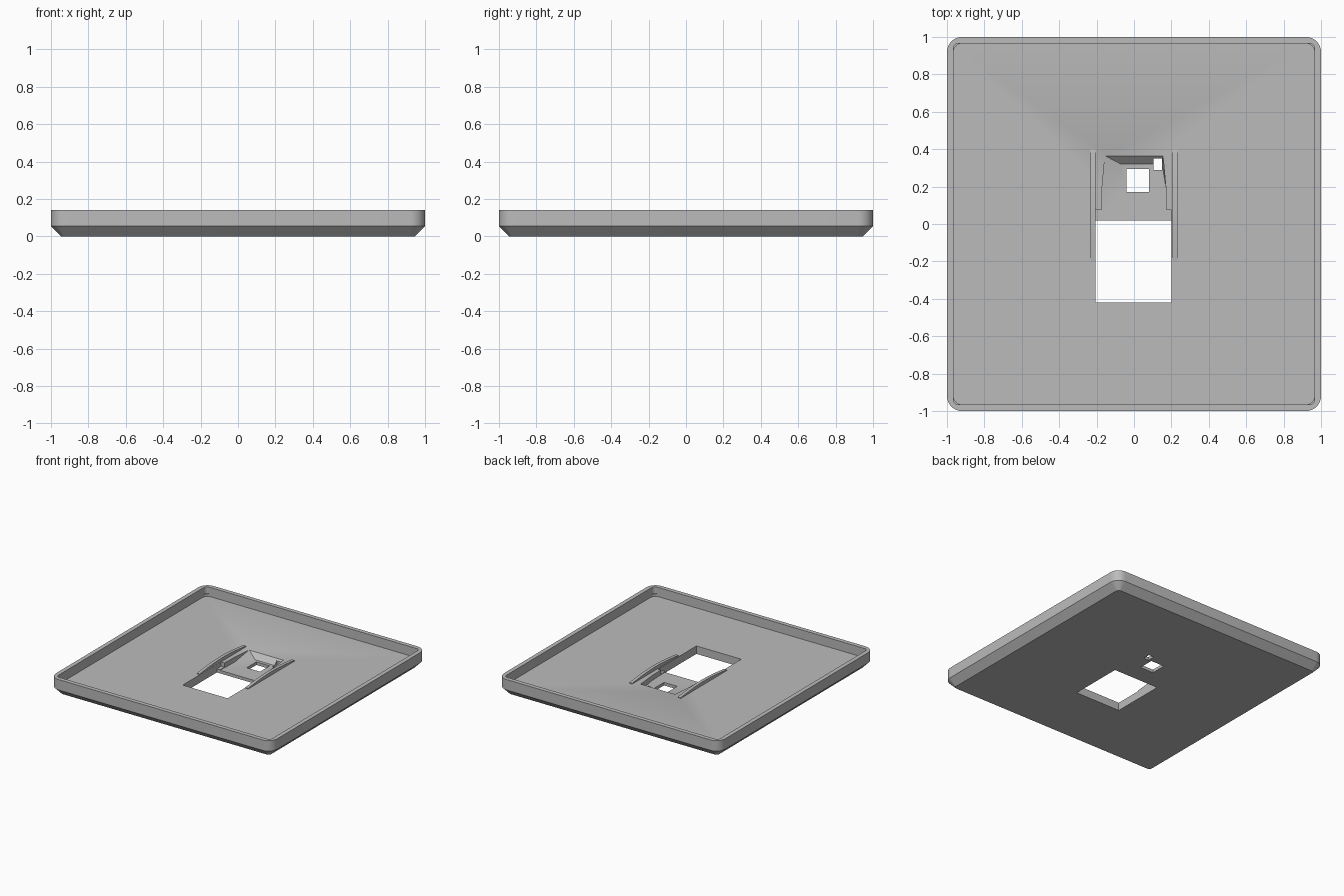
import bpy, bmesh
from math import cos, sin, pi

cube = bpy.data.objects.get("Cube")
if cube:
    bpy.data.objects.remove(cube, do_unlink=True)

FLOOR = 0.065

grey = bpy.data.materials.new("plain grey")
grey.use_nodes = True
colour = (0.5, 0.5, 0.5, 1)
grey.diffuse_color = colour
grey.node_tree.nodes["Principled BSDF"].inputs["Base Color"].default_value = colour


def finish(name, bm):
    bmesh.ops.recalc_face_normals(bm, faces=bm.faces)
    mesh = bpy.data.meshes.new(name)
    bm.to_mesh(mesh)
    bm.free()
    mesh.materials.append(grey)
    obj = bpy.data.objects.new(name, mesh)
    bpy.context.collection.objects.link(obj)
    return obj


def rounded_square(half, radius, steps=8):
    points = []
    for corner in range(4):
        cx = (half - radius) * (1 if corner in (0, 3) else -1)
        cy = (half - radius) * (1 if corner in (0, 1) else -1)
        for i in range(steps + 1):
            a = (corner + i / steps) * pi / 2
            points.append((cx + radius * cos(a), cy + radius * sin(a)))
    return points


def loft(name, sections):
    """Closed solid through (half size, corner radius, height) sections."""
    bm = bmesh.new()
    rings = [[bm.verts.new((x, y, z)) for x, y in rounded_square(h, r)]
             for h, r, z in sections]
    for low, high in zip(rings, rings[1:]):
        for i in range(len(low)):
            j = (i + 1) % len(low)
            bm.faces.new((low[i], low[j], high[j], high[i]))
    bm.faces.new(rings[0])
    bm.faces.new(rings[-1])
    return finish(name, bm)


def hull(name, points):
    bm = bmesh.new()
    for p in points:
        bm.verts.new(p)
    result = bmesh.ops.convex_hull(bm, input=bm.verts)
    unused = [v for v in result["geom_interior"] if isinstance(v, bmesh.types.BMVert)]
    bmesh.ops.delete(bm, geom=unused, context="VERTS")
    bmesh.ops.dissolve_limit(bm, angle_limit=0.01, verts=bm.verts, edges=bm.edges)
    return finish(name, bm)


def box(name, x0, x1, y0, y1, z0, z1):
    return hull(name, [(x, y, z) for x in (x0, x1) for y in (y0, y1) for z in (z0, z1)])


def cut(target, cutter):
    bpy.context.view_layer.objects.active = target
    mod = target.modifiers.new("cut", "BOOLEAN")
    mod.operation = "DIFFERENCE"
    mod.solver = "EXACT"
    mod.object = cutter
    bpy.ops.object.modifier_apply(modifier=mod.name)
    bpy.data.objects.remove(cutter, do_unlink=True)


# Shallow tray: chamfered base, raised rim, small step in the inner corners
tray = loft("tray", [
    (0.945, 0.025, 0), (1, 0.08, 0.055), (1, 0.08, 0.14),
    (0.965, 0.025, 0.14), (0.965, 0.025, 0.085),
    (0.965, 0.045, 0.085), (0.965, 0.045, FLOOR)])

# Sloped pocket behind the main opening
top, low = 0.066, 0.025
pocket = [(x, y, z) for z in (top, low) for x, y in ((-0.18, -0.1), (0.18, -0.1), (-0.17, 0.2), (0.17, 0.2))]
pocket += [(-0.155, 0.365, top), (0.155, 0.365, top), (-0.07, 0.32, low), (0.15, 0.32, low)]
cut(tray, hull("pocket_cutter", pocket))

# Main opening, its shoulder recess, and the two small openings
cut(tray, box("opening_cutter", -0.205, 0.2, -0.42, 0.02, -0.1, 0.2))
cut(tray, box("shoulder_cutter", -0.205, 0.2, -0.1, 0.075, 0.03, 0.2))
cut(tray, box("window_cutter", -0.04, 0.08, 0.17, 0.295, -0.1, 0.2))
cut(tray, box("slot_cutter", 0.105, 0.15, 0.29, 0.35, -0.1, 0.2))


# Low arched ridge along each side of the opening
def ridge(name, side):
    bm = bmesh.new()
    profile = [(-0.2, FLOOR - 0.01)]
    for i in range(13):
        t = i / 12
        profile.append((-0.2 + 0.6 * t, FLOOR + 0.006 + 0.022 * sin(pi * t)))
    profile.append((0.4, FLOOR - 0.01))
    face = bm.faces.new([bm.verts.new((side * 0.206, y, z)) for y, z in profile])
    moved = bmesh.ops.extrude_face_region(bm, geom=[face])["geom"]
    bmesh.ops.translate(bm, vec=(side * 0.026, 0, 0),
                        verts=[v for v in moved if isinstance(v, bmesh.types.BMVert)])
    return finish(name, bm)


parts = [tray, ridge("left_ridge", 1), ridge("right_ridge", -1)]

bpy.ops.object.select_all(action="DESELECT")
for part in parts:
    part.select_set(True)
bpy.context.view_layer.objects.active = tray
bpy.ops.object.shade_smooth_by_angle(angle=pi / 6)
